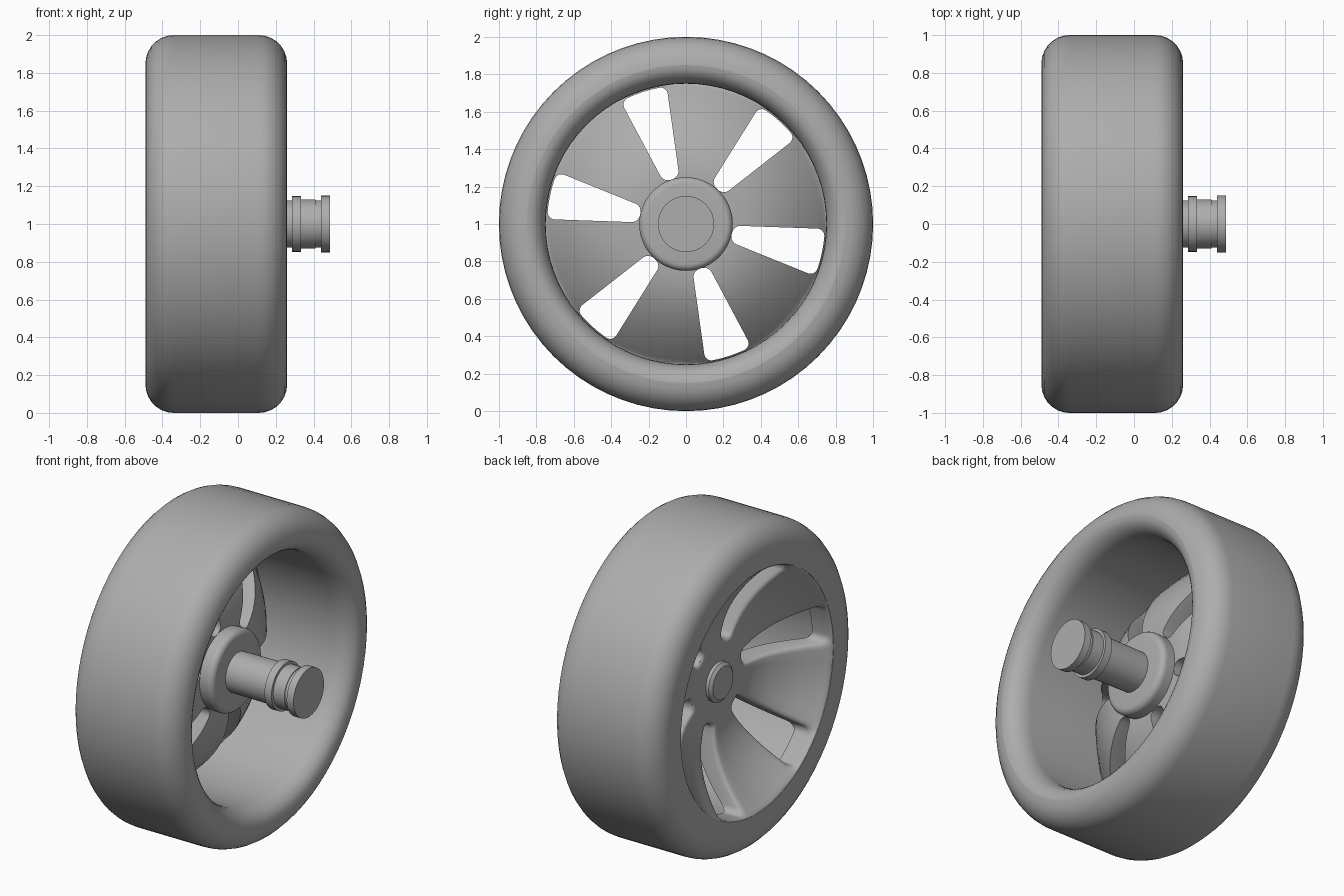
import bpy, bmesh
from math import sin, cos, pi, radians
from mathutils import Vector

cube = bpy.data.objects.get("Cube")
if cube:
    bpy.data.objects.remove(cube, do_unlink=True)

grey = bpy.data.materials.new("plain_grey")
grey.use_nodes = True
COLOUR = (0.42, 0.42, 0.42, 1)
grey.diffuse_color = COLOUR
grey.node_tree.nodes["Principled BSDF"].inputs["Base Color"].default_value = COLOUR


def finish(name, bm, angle=35):
    """Turn a bmesh into a smooth-shaded grey object."""
    bmesh.ops.remove_doubles(bm, verts=bm.verts, dist=0.0004)
    bmesh.ops.recalc_face_normals(bm, faces=bm.faces)
    mesh = bpy.data.meshes.new(name)
    bm.to_mesh(mesh)
    bm.free()
    mesh.materials.append(grey)
    obj = bpy.data.objects.new(name, mesh)
    bpy.context.collection.objects.link(obj)
    bpy.ops.object.select_all(action='DESELECT')
    obj.select_set(True)
    bpy.context.view_layer.objects.active = obj
    bpy.ops.object.shade_smooth_by_angle(angle=radians(angle))
    return obj


def polar(x, r, a):
    return Vector((x, r * cos(a), 1 + r * sin(a)))


def lathe(name, profile, steps=72):
    """Spin an (x, radius) profile about the wheel axis."""
    bm = bmesh.new()
    verts = [bm.verts.new(polar(x, r, 0)) for x, r in profile]
    edges = [bm.edges.new(pair) for pair in zip(verts, verts[1:])]
    bmesh.ops.spin(bm, geom=verts + edges, cent=(0, 0, 1), axis=(1, 0, 0),
                   angle=2 * pi, steps=steps, use_merge=True)
    return finish(name, bm)


def arc(cx, cr, rx, rr, start, end, n=7):
    """Elliptical arc in the (x, radius) plane, angles in degrees."""
    angles = [radians(start + (end - start) * i / n) for i in range(n + 1)]
    return [(cx + rx * cos(a), cr + rr * sin(a)) for a in angles]


# Tyre with round shoulders, and a rim barrel with a rolled inner lip
FACE, BACK, BORE = -0.49, 0.26, 0.75
lathe("tyre", [(FACE, BORE)]
      + arc(FACE + 0.15, 0.85, 0.15, 0.15, 180, 90)
      + arc(BACK - 0.15, 0.85, 0.15, 0.15, 90, 0))
lathe("rim_barrel", arc(BACK - 0.13, 0.85, 0.13, 0.1, 0, -90) + [(FACE, BORE)])

# Hub boss behind the spokes
lathe("hub", [(-0.21, 0), (-0.21, 0.245), (-0.04, 0.25)]
      + arc(-0.035, 0.215, 0.035, 0.035, 90, 0, 5) + [(0, 0)])

# Axle with end cap, collar and stub
lathe("axle", [(-0.255, 0), (-0.255, 0.1), (-0.24, 0.12), (0.285, 0.125),
               (0.285, 0.147), (0.333, 0.147), (0.333, 0.13), (0.41, 0.13),
               (0.41, 0.125), (0.44, 0.125), (0.44, 0.15), (0.487, 0.15),
               (0.487, 0)], 48)


# Dished spoke disc: six sectors, each a ring of loops around a rounded slot
HALF_SLOT, HALF_SECTOR = radians(10), radians(30)
SLOT_IN, SLOT_OUT = 0.25, 0.742
DISC_IN, DISC_OUT = 0.1, 0.76
CORNER, THICK = 0.04, 0.13


def dish(r):
    rise = max(0, (r - 0.25) / 0.5)
    return max(-0.22 - 0.27 * rise ** 2, FACE + 0.001)


def slot_outline():
    """Pairs of (angle, radius): on the slot edge and on the sector border."""
    mid, half = (SLOT_IN + SLOT_OUT) / 2, (SLOT_OUT - SLOT_IN) / 2
    corners = []
    for sa, sr, start in ((1, 1, 0), (-1, 1, 90), (-1, -1, 180), (1, -1, 270)):
        r0 = mid + sr * (half - CORNER)
        width = CORNER / (mid + sr * half)
        a0 = sa * (HALF_SLOT - width)
        pts = []
        for i in range(7):
            t = radians(start + 15 * i)
            pts.append(((a0 + width * cos(t), r0 + CORNER * sin(t)),
                        (sa, sr) if i == 3 else None))
        corners.append(pts)
    outline = []
    for k, pts in enumerate(corners):
        outline += pts
        p, q = Vector(pts[-1][0]), Vector(corners[(k + 1) % 4][0][0])
        outline += [(tuple(p.lerp(q, i / 9)), None) for i in range(1, 9)]
    pairs = []
    for (a, r), snap in outline:
        u, v = a / HALF_SLOT, (r - mid) / half
        m = max(abs(u), abs(v))
        u, v = snap or (u / m, v / m)
        border = (u * HALF_SECTOR,
                  DISC_IN + (DISC_OUT - DISC_IN) * (v + 1) / 2)
        pairs.append((Vector((a, r)), Vector(border)))
    return pairs


# Loops as (blend to border, depth): back sheet, slot wall, soft edge, front
loops = [(1, THICK), (0.7, THICK), (0.4, THICK), (0.15, THICK), (0, THICK),
         (0, 0.03), (0.02, 0.015), (0.07, 0.004), (0.15, 0),
         (0.4, 0), (0.7, 0), (1, 0)]
pairs = slot_outline()
bm = bmesh.new()
for k in range(6):
    centre = radians(-12 + 60 * k)
    rows = []
    for blend, depth in loops:
        row = []
        for edge, border in pairs:
            a, r = edge.lerp(border, blend)
            row.append(bm.verts.new(polar(dish(r) + depth, r, centre + a)))
        rows.append(row)
    n = len(pairs)
    for low, high in zip(rows, rows[1:]):
        for i in range(n):
            j = (i + 1) % n
            bm.faces.new((low[i], low[j], high[j], high[i]))
finish("spoke_disc", bm, 40)
